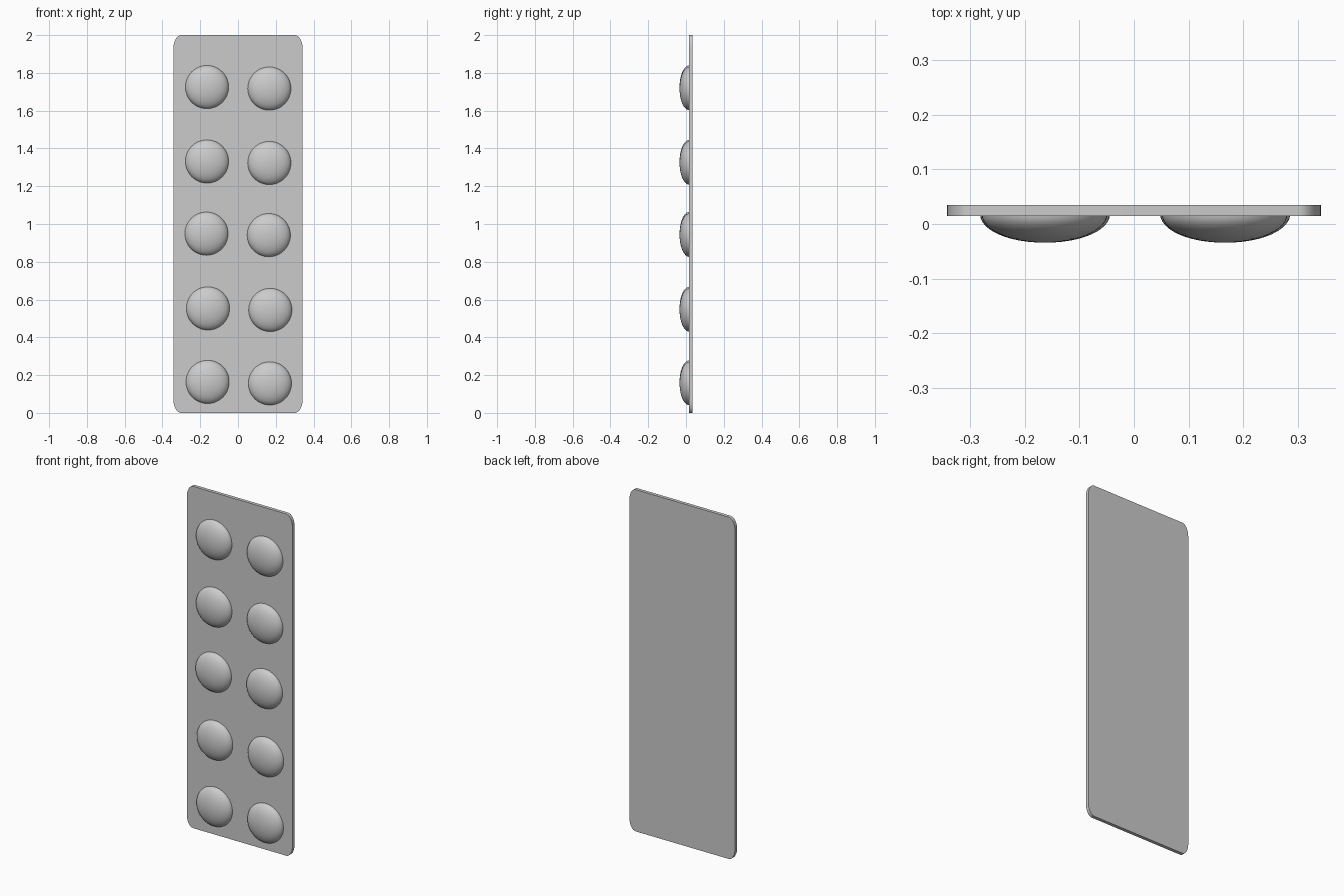
import bpy, bmesh
from math import cos, sin, pi
from mathutils import Matrix

cube = bpy.data.objects.get("Cube")
if cube:
    bpy.data.objects.remove(cube, do_unlink=True)

# One plain grey for the whole pack
grey = bpy.data.materials.new("light_grey")
grey.use_nodes = True
colour = (0.6, 0.6, 0.6, 1)
grey.diffuse_color = colour
grey.node_tree.nodes["Principled BSDF"].inputs["Base Color"].default_value = colour


def add_object(name, bm, location):
    bmesh.ops.recalc_face_normals(bm, faces=bm.faces)
    mesh = bpy.data.meshes.new(name)
    bm.to_mesh(mesh)
    bm.free()
    mesh.materials.append(grey)
    obj = bpy.data.objects.new(name, mesh)
    obj.location = location
    bpy.context.collection.objects.link(obj)
    bpy.ops.object.select_all(action="DESELECT")
    obj.select_set(True)
    bpy.context.view_layer.objects.active = obj
    bpy.ops.object.shade_smooth_by_angle(angle=pi / 5)
    return obj


# Thin backing card with elliptical corners
HALF_W, HALF_H, THICK = 0.342, 1.0, 0.02
CORNER_X, CORNER_Z, STEPS = 0.04, 0.07, 8
bm = bmesh.new()
outline = []
for quarter, (sx, sz) in enumerate([(1, 1), (-1, 1), (-1, -1), (1, -1)]):
    for i in range(STEPS + 1):
        a = (quarter + i / STEPS) * pi / 2
        outline.append(bm.verts.new((sx * (HALF_W - CORNER_X) + CORNER_X * cos(a), 0,
                                     sz * (HALF_H - CORNER_Z) + CORNER_Z * sin(a))))
face = bm.faces.new(outline)
extruded = bmesh.ops.extrude_face_region(bm, geom=[face])
moved = [v for v in extruded["geom"] if isinstance(v, bmesh.types.BMVert)]
bmesh.ops.translate(bm, verts=moved, vec=(0, THICK, 0))
# extrude_face_region keeps the first face as the front of the solid
add_object("backing_card", bm, (0, 0.015, HALF_H))


# Shallow domed blister, open at the back where it meets the card
def blister(name, x, z):
    bm = bmesh.new()
    bmesh.ops.create_uvsphere(bm, u_segments=48, v_segments=24, radius=1,
                              matrix=Matrix.Rotation(pi / 2, 4, "X"))
    bmesh.ops.delete(bm, geom=[v for v in bm.verts if v.co.y > 0.01], context="VERTS")
    bmesh.ops.scale(bm, verts=bm.verts, vec=(0.115, 0.052, 0.115))
    add_object(name, bm, (x, 0.018, z))


# Five slightly uneven rows of two
rows = [(0.004, 0.16), (0.006, 0.549), (-0.002, 0.945), (0.001, 1.327), (0.001, 1.721)]
for n, (shift, z) in enumerate(rows, 1):
    for side, s in (("left", 1), ("right", -1)):
        blister(f"blister_{side}_{n}", shift + s * 0.165, z - s * 0.004)
